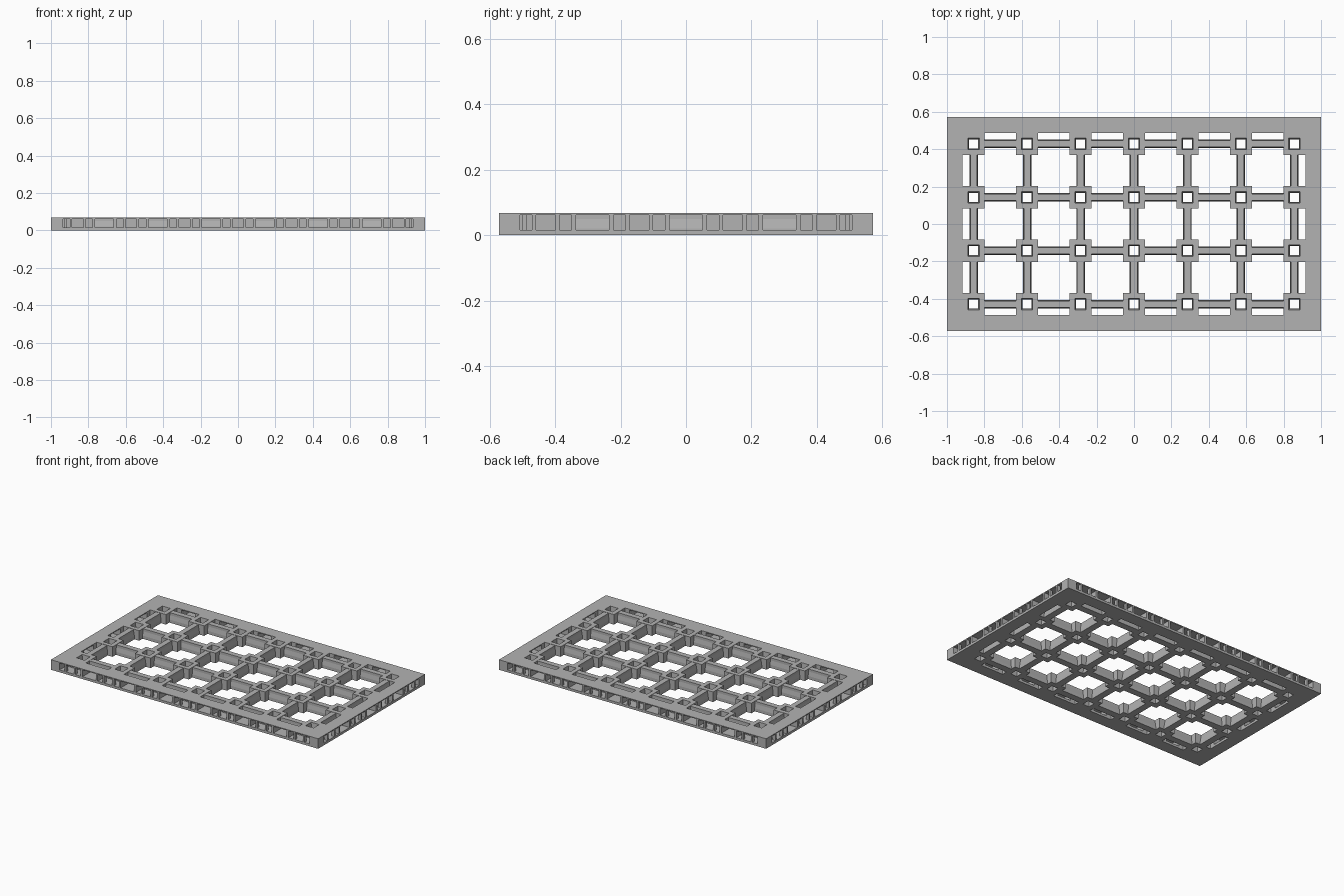
import bpy
import bmesh
from mathutils import Matrix, Vector

cube = bpy.data.objects.get("Cube")
if cube:
    bpy.data.objects.remove(cube, do_unlink=True)

# Main dimensions
COLS, ROWS = 7, 4
P = 2 / COLS                      # cell pitch
HX, HY = 1.0, P * ROWS / 2        # half sizes
TOP = 0.068
PAD = 0.059                       # half width of a joint pad
RIM = P / 2 - PAD                 # width of the border
FLOOR, ROOF = 0.016, 0.062        # height range of the side openings
BAY = 0.079                       # half width of a clip bay
DEPTH = 0.072                     # depth of a clip bay

grey = bpy.data.materials.new("plain grey")
grey.use_nodes = True
colour = (0.45, 0.45, 0.45, 1)
grey.diffuse_color = colour
grey.node_tree.nodes["Principled BSDF"].inputs["Base Color"].default_value = colour


def finish(name, bm):
    bmesh.ops.recalc_face_normals(bm, faces=bm.faces)
    mesh = bpy.data.meshes.new(name)
    bm.to_mesh(mesh)
    bm.free()
    mesh.materials.append(grey)
    obj = bpy.data.objects.new(name, mesh)
    bpy.context.collection.objects.link(obj)
    return obj


def box(bm, x0, x1, y0, y1, z0, z1, turn=Matrix()):
    size = Matrix.Diagonal((x1 - x0, y1 - y0, z1 - z0, 1))
    centre = Matrix.Translation(((x0 + x1) / 2, (y0 + y1) / 2, (z0 + z1) / 2))
    bmesh.ops.create_cube(bm, size=1, matrix=turn @ centre @ size)


def border(name, z0, z1):
    bm = bmesh.new()
    for s in (-1, 1):
        x, y = sorted((s * HX, s * (HX - RIM))), sorted((s * HY, s * (HY - RIM)))
        box(bm, -HX, HX, *y, z0, z1)
        box(bm, *x, RIM - HY, HY - RIM, z0, z1)
    return finish(name, bm)


def beam(bm, start, end):
    # Wide foot, sloped shoulder and narrow top
    side = [(0.023, 0), (0.023, 0.021), (0.018, 0.049), (0.018, TOP - 0.002)]
    profile = side + [(-w, z) for w, z in reversed(side)]
    across = (end - start).normalized().cross(Vector((0, 0, 1)))
    rings = [[bm.verts.new(p + across * w + Vector((0, 0, z))) for w, z in profile]
             for p in (start, end)]
    for ring in rings:
        bm.faces.new(ring)
    for i in range(len(profile)):
        j = (i + 1) % len(profile)
        bm.faces.new((rings[0][i], rings[0][j], rings[1][j], rings[1][i]))


def pad(bm, c):
    # Square block with a slightly tapered square hole
    rings = []
    for r, z in ((PAD, 0), (PAD, TOP), (0.030, TOP), (0.024, 0)):
        rings.append([bm.verts.new((c.x + r * a, c.y + r * b, z))
                      for a, b in ((-1, -1), (1, -1), (1, 1), (-1, 1))])
    for k in range(4):
        a, b = rings[k], rings[(k + 1) % 4]
        for i in range(4):
            j = (i + 1) % 4
            bm.faces.new((a[i], a[j], b[j], b[i]))


def side_wall(bm, count, half, turn):
    # Walls between the floor and roof of one edge, built facing -y
    span = count * P / 2
    for n in range(count):
        x = (n + 0.5) * P - span
        box(bm, x - BAY, x + BAY, DEPTH - half, RIM - half, FLOOR, ROOF, turn)
        for s in (-1, 1):
            inner, outer = x + s * BAY, x + s * (BAY + 0.014)
            if abs(outer) < span - RIM:
                box(bm, *sorted((inner, outer)), -half, RIM - half, FLOOR, ROOF, turn)
            post = x + s * 0.036
            box(bm, post - 0.006, post + 0.006, -half, 0.022 - half, FLOOR, ROOF, turn)


# Border plates
border("border_floor", 0, FLOOR)
border("border_roof", ROOF, TOP)

# Solid corners
bm = bmesh.new()
corner = P / 2 - BAY
for sx in (-1, 1):
    for sy in (-1, 1):
        box(bm, *sorted((sx * HX, sx * (HX - corner))),
            *sorted((sy * HY, sy * (HY - corner))), FLOOR, ROOF)
finish("corner_blocks", bm)

# Clip bays and windows along the four edges
for i, name in enumerate(("front", "left", "back", "right")):
    bm = bmesh.new()
    count, half = (ROWS, HX) if i % 2 else (COLS, HY)
    side_wall(bm, count, half, Matrix.Rotation(i * 1.5707963, 4, "Z"))
    finish(name + "_bay_walls", bm)

# Joint pads and connecting beams
pads, long_beams, cross_beams = bmesh.new(), bmesh.new(), bmesh.new()
for i in range(COLS):
    for j in range(ROWS):
        c = Vector(((i + 0.5) * P - HX, (j + 0.5) * P - HY, 0))
        pad(pads, c)
        for bm, d, more in ((long_beams, Vector((1, 0, 0)), i < COLS - 1),
                            (cross_beams, Vector((0, 1, 0)), j < ROWS - 1)):
            if more:
                beam(bm, c + d * PAD, c + d * (P - PAD))
finish("joint_pads", pads)
finish("long_beams", long_beams)
finish("cross_beams", cross_beams)
